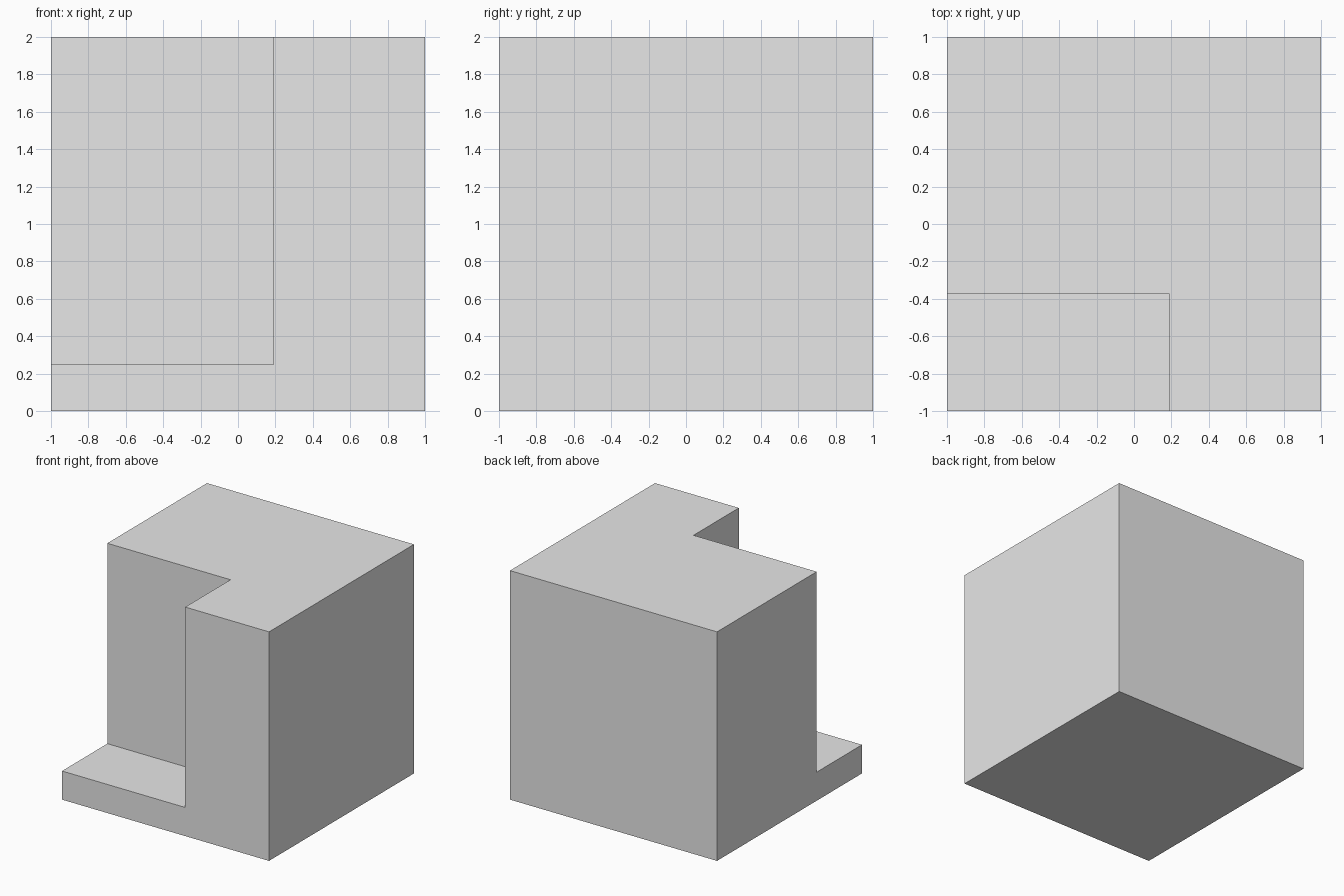
import bpy

default_cube = bpy.data.objects.get("Cube")
if default_cube:
    bpy.data.objects.remove(default_cube, do_unlink=True)

grey = bpy.data.materials.new("light_grey")
grey.use_nodes = True
colour = (0.8, 0.8, 0.8, 1.0)
grey.diffuse_color = colour
grey.node_tree.nodes["Principled BSDF"].inputs["Base Color"].default_value = colour


def box(name, low, high):
    """Axis-aligned box between two corners."""
    centre = [(a + b) / 2 for a, b in zip(low, high)]
    bpy.ops.mesh.primitive_cube_add(size=1, location=centre)
    obj = bpy.context.object
    obj.name = name
    obj.scale = [b - a for a, b in zip(low, high)]
    bpy.ops.object.transform_apply(location=True, rotation=False, scale=True)
    obj.data.materials.append(grey)
    return obj


# Solid block, with the front right corner cut away above a low step
notch = box("notch_cutter", (-1.5, -1.5, 0.25), (0.19, -0.375, 2.5))
notch.hide_render = True
block = box("notched_block", (-1, -1, 0), (1, 1, 2))

cut = block.modifiers.new("corner_notch", "BOOLEAN")
cut.operation = "DIFFERENCE"
cut.solver = "EXACT"
cut.object = notch
bpy.ops.object.modifier_apply(modifier=cut.name)
bpy.data.objects.remove(notch, do_unlink=True)
bpy.ops.object.shade_flat()
